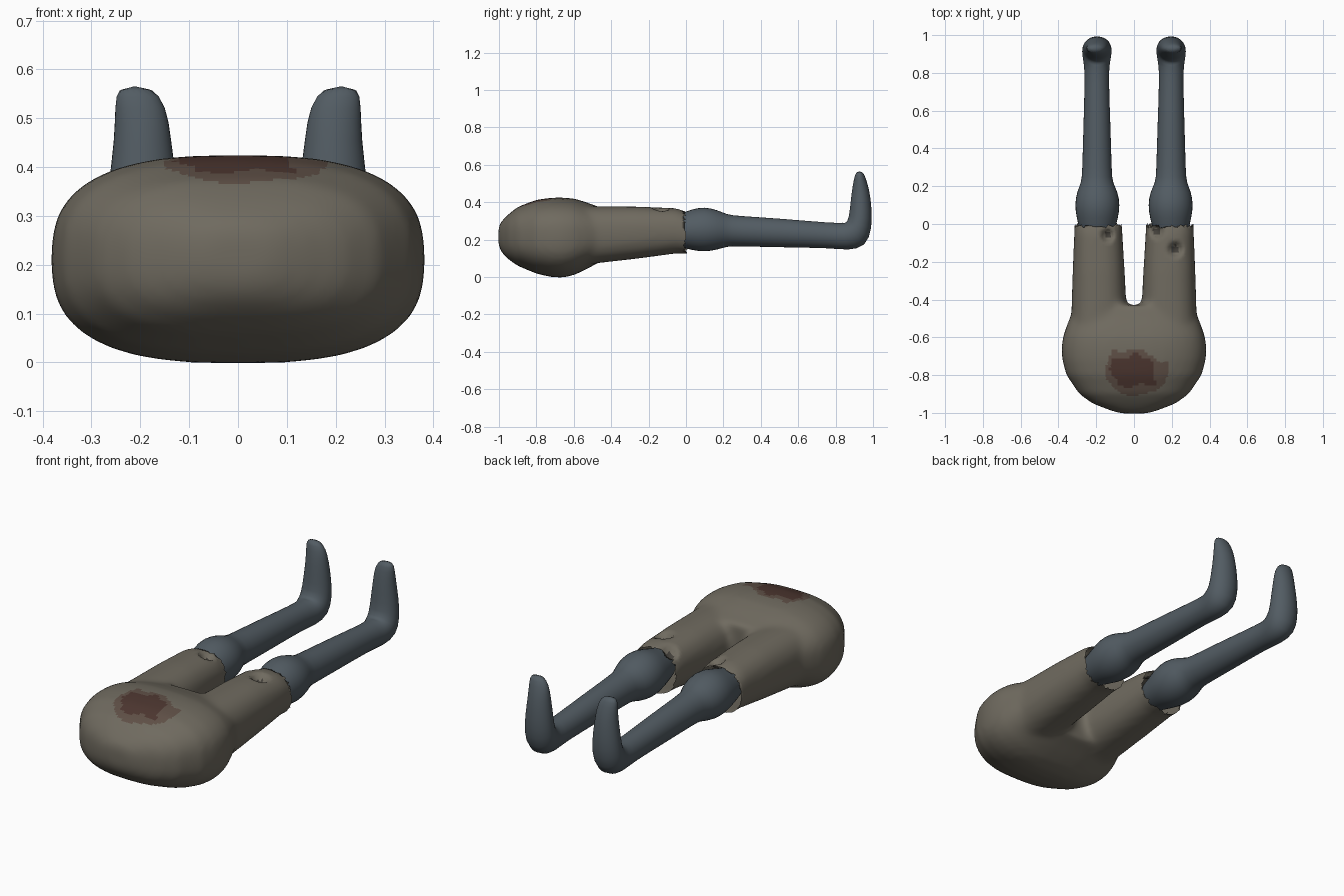
import bpy, bmesh, math, random
from mathutils import Vector, noise

if "Cube" in bpy.data.objects:
    bpy.data.objects.remove(bpy.data.objects["Cube"])

random.seed(4)


def material(name, rgb):
    m = bpy.data.materials.new(name)
    m.diffuse_color = (*rgb, 1)
    m.use_nodes = True
    m.node_tree.nodes["Principled BSDF"].inputs["Base Color"].default_value = m.diffuse_color
    return m


def power(v, n):
    return math.copysign(abs(v) ** (2 / n), v)


def loft(bm, rings, segs=24, n=2.0):
    """Rings are (x, y, z, tilt degrees, half width, half depth), path along +y tilting up."""
    loops = []
    for x, y, z, tilt, hx, hd in rings:
        a = math.radians(tilt)
        loop = []
        for i in range(segs):
            t = math.tau * i / segs
            d = hd * power(math.sin(t), n)
            loop.append(bm.verts.new((x + hx * power(math.cos(t), n),
                                      y - d * math.sin(a), z + d * math.cos(a))))
        loops.append(loop)
    faces = [bm.faces.new(loops[0]), bm.faces.new(loops[-1][::-1])]
    for p, q in zip(loops, loops[1:]):
        for i in range(segs):
            j = (i + 1) % segs
            faces.append(bm.faces.new((p[i], q[i], q[j], p[j])))
    bmesh.ops.recalc_face_normals(bm, faces=faces)


def make_object(name, bm, *mats):
    me = bpy.data.meshes.new(name)
    bm.to_mesh(me)
    bm.free()
    ob = bpy.data.objects.new(name, me)
    bpy.context.collection.objects.link(ob)
    for m in mats:
        me.materials.append(m)
    bpy.ops.object.select_all(action='DESELECT')
    bpy.context.view_layer.objects.active = ob
    ob.select_set(True)
    return ob


cloth = material("cloth", (0.16, 0.145, 0.115))
stain_edge = material("stain edge", (0.115, 0.08, 0.062))
stain = material("stain", (0.075, 0.038, 0.03))
torn = material("torn cloth", (0.055, 0.05, 0.042))
skin = material("skin", (0.085, 0.107, 0.125))

# Shorts: hip block and two thighs, fused by a voxel remesh
bm = bmesh.new()
hips = [(-1.003, .07, .17, .27), (-.985, .13, .13, .30), (-.95, .22, .095, .335),
        (-.9, .29, .06, .375), (-.8, .358, .018, .413), (-.72, .38, .0, .424),
        (-.66, .384, -.003, .425), (-.6, .377, .01, .42), (-.54, .357, .038, .402),
        (-.48, .333, .07, .38), (-.43, .31, .095, .365)]
loft(bm, [(0, y, (lo + hi) / 2, 0, hx, (hi - lo) / 2) for y, hx, lo, hi in hips], 40, 2.7)
for s in (-1, 1):
    loft(bm, [(s * .185, -.62, .215, 0, .155, .165), (s * .185, -.47, .226, 0, .147, .152),
              (s * .187, -.25, .238, 0, .138, .139), (s * .189, -.05, .247, 0, .128, .121),
              (s * .19, .05, .228, 0, .123, .104)], 28, 2.4)
shorts = make_object("shorts", bm, cloth, stain_edge, stain, torn)
mod = shorts.modifiers.new("fuse", 'REMESH')
mod.mode = 'VOXEL'
mod.voxel_size = 0.016
bpy.ops.object.modifier_apply(modifier=mod.name)
mod = shorts.modifiers.new("soften", 'SMOOTH')
mod.factor = 0.5
mod.iterations = 10
bpy.ops.object.modifier_apply(modifier=mod.name)

# Ragged open hems, torn dents and the stain at the waist
bm = bmesh.new()
bm.from_mesh(shorts.data)
bmesh.ops.bisect_plane(bm, geom=bm.verts[:] + bm.edges[:] + bm.faces[:],
                       plane_co=(0, -.008, 0), plane_no=(0, 1, 0), clear_outer=True)
dents = [(.22, -.135, .045), (-.14, -.06, .04), (.12, -.04, .04)]


def dent_amount(p):
    if p.z < .27:
        return 0
    return max(max(0, 1 - math.hypot(p.x - x, p.y - y) / r) for x, y, r in dents)


for f in bm.faces:
    c = f.calc_center_median()
    f.smooth = True
    f.material_index = 0
    d = math.hypot(c.x / .155, (c.y + .785) / .115) + .3 * noise.noise(c * 14)
    if c.z > .3 and d < 1:
        f.material_index = 2 if d < .75 else 1
    elif dent_amount(c) > .5:
        f.material_index = 3
for v in bm.verts:
    v.co.z -= .035 * min(1, 1.6 * dent_amount(v.co))
    if v.is_boundary:
        v.co.y += random.uniform(-.012, .012) - .06 * (v.co.z - .25)
bm.to_mesh(shorts.data)
bm.free()

# Bare lower legs: knee ball, shin, heel and upturned foot
shin = [(.195, -.12, .25, 0, .075, .075), (.195, -.03, .25, 0, .095, .09),
        (.194, .03, .253, 0, .112, .112), (.194, .1, .255, 0, .123, .124),
        (.194, .17, .252, 0, .111, .108), (.196, .22, .249, 0, .085, .087),
        (.196, .27, .246, 0, .08, .083), (.196, .5, .236, 0, .074, .079),
        (.197, .78, .222, 0, .064, .068), (.197, .85, .216, 10, .07, .077),
        (.197, .90, .226, 45, .08, .094), (.196, .93, .275, 80, .08, .067),
        (.195, .935, .36, 90, .072, .06), (.195, .934, .46, 92, .059, .049),
        (.199, .93, .525, 92, .054, .033), (.212, .927, .567, 90, .036, .018)]
for side, s in (("left", -1), ("right", 1)):
    bm = bmesh.new()
    loft(bm, [(s * x, *rest) for x, *rest in shin], 16)
    leg = make_object(side + "_lower_leg", bm, skin)
    leg.modifiers.new("round", 'SUBSURF').levels = 1
    leg.modifiers["round"].render_levels = 1
    bpy.ops.object.shade_smooth()
